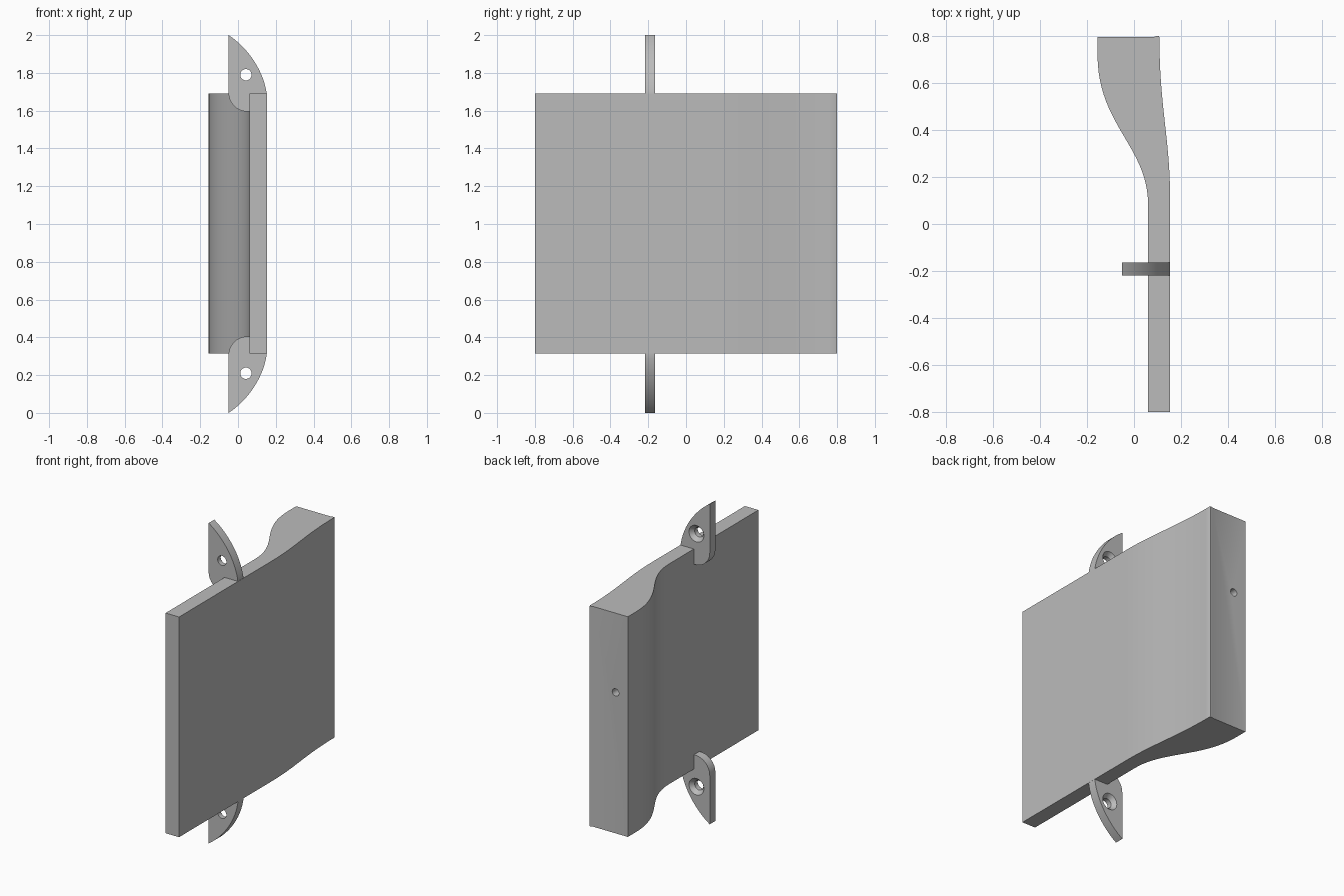
import bpy, bmesh, math
from mathutils import Vector, Matrix
from mathutils.geometry import interpolate_bezier

cube = bpy.data.objects.get("Cube")
if cube:
    bpy.data.objects.remove(cube, do_unlink=True)

grey = bpy.data.materials.new("plain grey")
grey.use_nodes = True
colour = (0.5, 0.5, 0.5, 1)
grey.diffuse_color = colour
grey.node_tree.nodes["Principled BSDF"].inputs["Base Color"].default_value = colour


def bezier(a, b, c, d, steps=24):
    pts = interpolate_bezier(*[Vector(p).to_3d() for p in (a, b, c, d)], steps)
    return [(p.x, p.y) for p in pts]


def arc(cx, cy, rx, ry, start, end, steps=16):
    angles = [math.radians(start + (end - start) * i / steps) for i in range(steps + 1)]
    return [(cx + rx * math.cos(t), cy + ry * math.sin(t)) for t in angles]


def prism(name, points, offset):
    """Extrude a closed outline along the offset vector."""
    bm = bmesh.new()
    face = bm.faces.new([bm.verts.new(p) for p in points])
    result = bmesh.ops.extrude_face_region(bm, geom=[face])
    moved = [v for v in result["geom"] if isinstance(v, bmesh.types.BMVert)]
    bmesh.ops.translate(bm, verts=moved, vec=offset)
    return finish(bm, name)


def finish(bm, name):
    bmesh.ops.recalc_face_normals(bm, faces=bm.faces)
    mesh = bpy.data.meshes.new(name)
    bm.to_mesh(mesh)
    bm.free()
    mesh.materials.append(grey)
    obj = bpy.data.objects.new(name, mesh)
    bpy.context.collection.objects.link(obj)
    return obj


def drill(target, x, z, y0, y1, r0, r1):
    """Cut a straight or tapered hole running along y."""
    bm = bmesh.new()
    bmesh.ops.create_cone(bm, cap_ends=True, segments=32, radius1=r0, radius2=r1,
                          depth=y1 - y0, matrix=Matrix.Translation((x, (y0 + y1) / 2, z))
                          @ Matrix.Rotation(-math.pi / 2, 4, "X"))
    cutter = finish(bm, "hole_cutter")
    cutter.hide_render = True
    mod = target.modifiers.new("hole", "BOOLEAN")
    mod.operation = "DIFFERENCE"
    mod.solver = "EXACT"
    mod.object = cutter
    activate(target)
    bpy.ops.object.modifier_apply(modifier=mod.name)
    bpy.data.objects.remove(cutter, do_unlink=True)


def activate(obj):
    bpy.ops.object.select_all(action="DESELECT")
    obj.select_set(True)
    bpy.context.view_layer.objects.active = obj


def smooth(obj):
    activate(obj)
    bpy.ops.object.shade_smooth_by_angle(angle=math.radians(25))


# Curved panel with a thick rear end and a small rounded lip
outline = [(0.06, -0.8), (0.153, -0.8)]
outline += bezier((0.153, 0.12), (0.153, 0.36), (0.108, 0.5), (0.108, 0.793))
outline += [(0.105, 0.8), (0.098, 0.8), (0.085, 0.795), (-0.155, 0.795)]
outline += bezier((-0.155, 0.72), (-0.155, 0.42), (0.06, 0.33), (0.06, 0.08))
panel = prism("panel", [(x, y, 0.315) for x, y in outline], (0, 0, 1.375))
drill(panel, -0.07, 1.195, 0.68, 0.85, 0.023, 0.023)
smooth(panel)

# Mounting tabs, mirrored about mid height, with countersunk screw holes
tab = bezier((-0.05, 2.0), (0.035, 1.945), (0.132, 1.83), (0.152, 1.69), 20)
tab += [(0.15, 1.595)]
tab += arc(0.05, 1.695, 0.1, 0.1, 270, 180)
for name, side in (("upper_tab", 1), ("lower_tab", -1)):
    flip = lambda z: 1 + side * (z - 1)
    obj = prism(name, [(x, -0.218, flip(z)) for x, z in tab], (0, 0.055, 0))
    drill(obj, 0.042, flip(1.79), -0.25, -0.1, 0.03, 0.03)
    drill(obj, 0.042, flip(1.79), -0.19, -0.158, 0.028, 0.056)
    smooth(obj)
